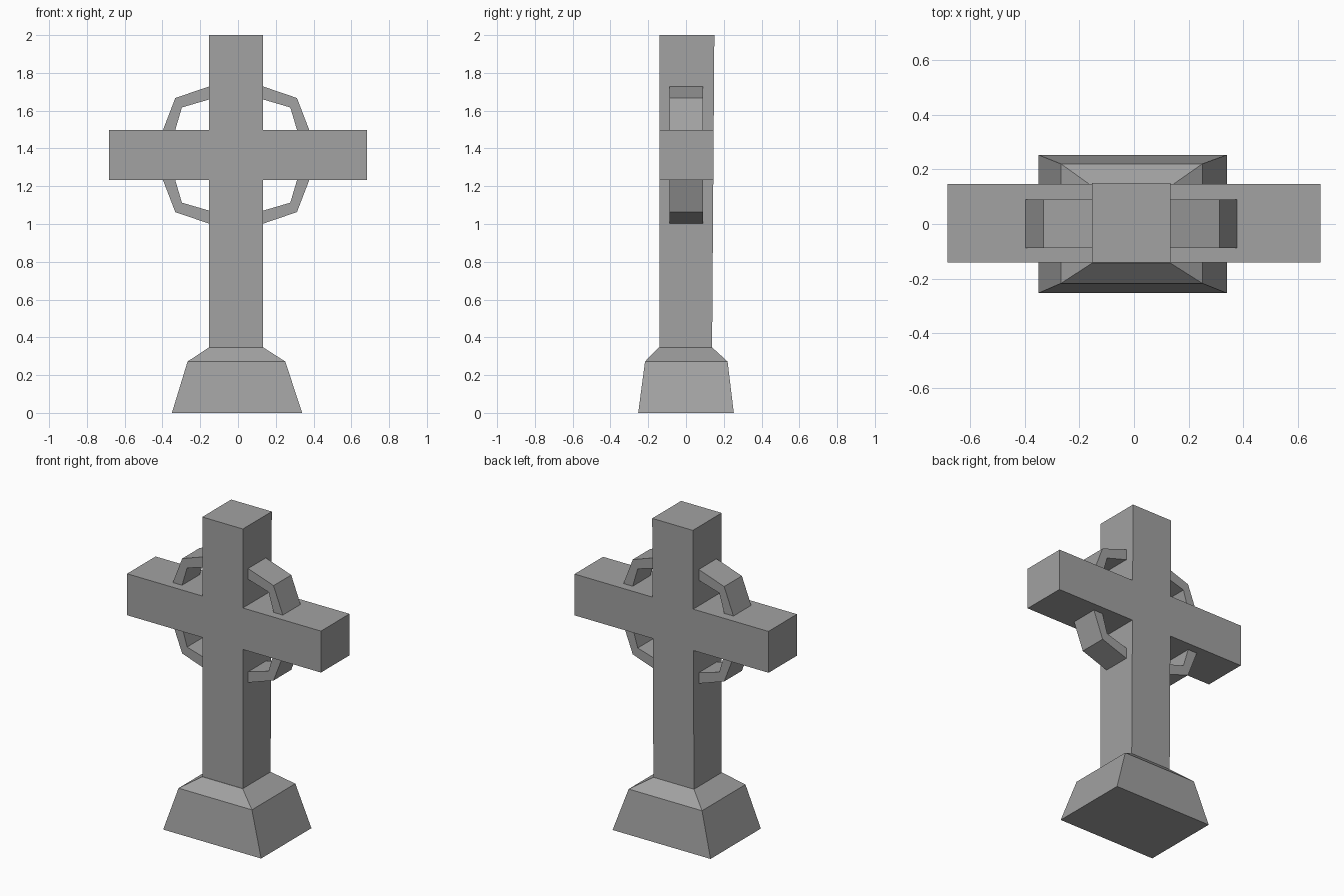
import bpy
import bmesh

cube = bpy.data.objects.get("Cube")
if cube:
    bpy.data.objects.remove(cube, do_unlink=True)

stone = bpy.data.materials.new("grey_stone")
stone.use_nodes = True
GREY = (0.36, 0.36, 0.36, 1.0)
stone.diffuse_color = GREY
stone.node_tree.nodes["Principled BSDF"].inputs["Base Color"].default_value = GREY

CX = -0.01      # axis of the shaft
CZ = 1.365      # height of the crossing


def loft(name, rings):
    """Join equal-sized loops of points into a closed solid."""
    bm = bmesh.new()
    loops = [[bm.verts.new(p) for p in ring] for ring in rings]
    n = len(loops[0])
    for a, b in zip(loops, loops[1:]):
        for i in range(n):
            j = (i + 1) % n
            bm.faces.new((a[i], a[j], b[j], b[i]))
    bm.faces.new(loops[0][::-1])
    bm.faces.new(loops[-1])
    bmesh.ops.recalc_face_normals(bm, faces=bm.faces)
    mesh = bpy.data.meshes.new(name)
    bm.to_mesh(mesh)
    bm.free()
    mesh.materials.append(stone)
    obj = bpy.data.objects.new(name, mesh)
    bpy.context.collection.objects.link(obj)
    return obj


def rectangle(x0, x1, y0, y1, z):
    return [(x0, y0, z), (x1, y0, z), (x1, y1, z), (x0, y1, z)]


# Stepped plinth
loft("plinth", [
    rectangle(-0.35, 0.34, -0.253, 0.253, 0),
    rectangle(-0.267, 0.25, -0.217, 0.22, 0.272),
    rectangle(-0.153, 0.133, -0.143, 0.138, 0.347),
])

# Shaft and arms as one outline; the back leans out slightly towards the top
L, R, A = -0.153, 0.133, 0.683
LOW, HIGH, FOOT, TOP = 1.233, 1.497, 0.347, 2.0
outline = [(L, FOOT), (R, FOOT), (R, LOW), (A, LOW), (A, HIGH), (R, HIGH),
           (R, TOP), (L, TOP), (L, HIGH), (-A, HIGH), (-A, LOW), (L, LOW)]


def back(z):
    return 0.138 + 0.012 * (z - FOOT) / (TOP - FOOT)


loft("cross", [[(x, -0.141, z) for x, z in outline],
               [(x, back(z), z) for x, z in outline]])

# Four angular ring pieces, their ends sunk into the cross
quarter = [(0.12, 0.371), (0.322, 0.302), (0.392, 0.12),
           (0.326, 0.12), (0.287, 0.252), (0.12, 0.301)]
for side, sx in (("left", 1), ("right", -1)):
    for level, sz in (("upper", 1), ("lower", -1)):
        loft(f"{level}_{side}_ring_piece",
             [[(CX + sx * x, y, CZ + sz * z) for x, z in quarter]
              for y in (-0.088, 0.09)])
